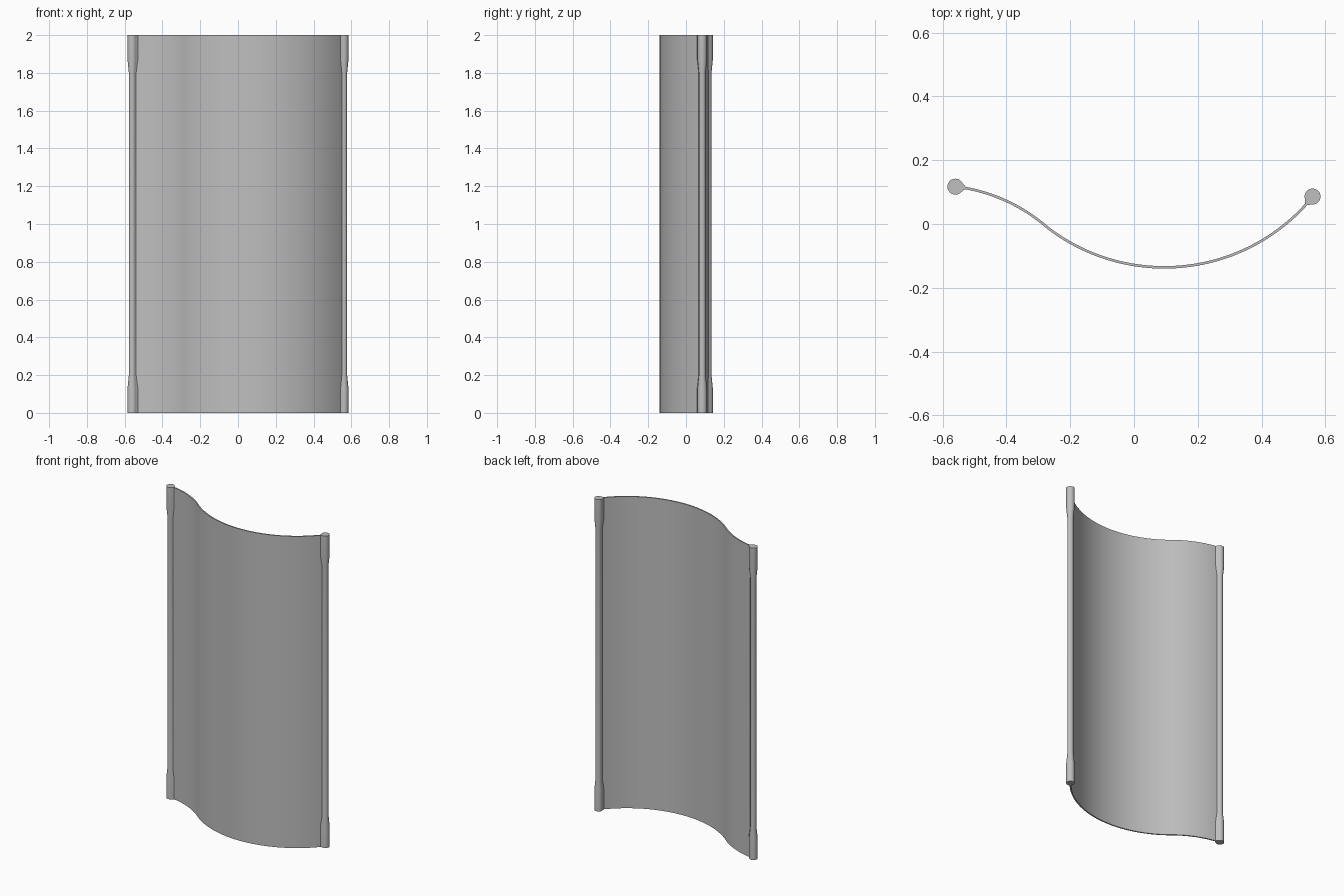
import bpy, bmesh
from math import sin, cos, pi, radians

cube = bpy.data.objects.get("Cube")
if cube:
    bpy.data.objects.remove(cube, do_unlink=True)

HEIGHT = 2.0
HALF_THICK = 0.004

grey = bpy.data.materials.new("plain grey")
grey.use_nodes = True
GREY = (0.52, 0.52, 0.52, 1)
grey.diffuse_color = GREY
grey.node_tree.nodes["Principled BSDF"].inputs["Base Color"].default_value = GREY


def loft(name, rings):
    """Skin a stack of closed rings, bottom to top, and cap both ends."""
    bm = bmesh.new()
    rows = [[bm.verts.new(p) for p in ring] for ring in rings]
    n = len(rows[0])
    for low, high in zip(rows, rows[1:]):
        for i in range(n):
            j = (i + 1) % n
            bm.faces.new((low[i], low[j], high[j], high[i]))
    bm.faces.new(rows[0][::-1])
    bm.faces.new(rows[-1])
    bmesh.ops.recalc_face_normals(bm, faces=bm.faces)
    mesh = bpy.data.meshes.new(name)
    bm.to_mesh(mesh)
    bm.free()
    mesh.materials.append(grey)
    obj = bpy.data.objects.new(name, mesh)
    bpy.context.collection.objects.link(obj)
    bpy.ops.object.select_all(action='DESELECT')
    obj.select_set(True)
    bpy.context.view_layer.objects.active = obj
    bpy.ops.object.shade_smooth_by_angle(angle=radians(35))
    return obj


def arc(cx, cy, radius, start, end, steps, side):
    """Points of an arc as (x, y, normal x, normal y)."""
    points = []
    for i in range(steps + 1):
        a = radians(start + (end - start) * i / steps)
        points.append((cx + radius * cos(a), cy + radius * sin(a), side * cos(a), side * sin(a)))
    return points


# Curved panel: two tangent arcs given a thin wall
path = arc(-0.623, -0.413, 0.534, 83.2, 50.7, 20, 1)
path += arc(0.095, 0.464, 0.6, 230.7, 320.9, 48, -1)[1:]
outline = [(x + nx * HALF_THICK, y + ny * HALF_THICK) for x, y, nx, ny in path]
outline += [(x - nx * HALF_THICK, y - ny * HALF_THICK) for x, y, nx, ny in reversed(path)]
# panel stops a hair short of the rod ends so the caps do not overlap
loft("curved_panel", [[(x, y, z) for x, y in outline] for z in (0.0005, HEIGHT - 0.0005)])


# Edge rods: thicker sleeves at both ends, blended towards the panel
def rod(name, cx, cy, heading):
    levels = [(0, 0.025), (0.13, 0.025), (0.2, 0.018)]
    levels += [(HEIGHT - z, r) for z, r in reversed(levels)]
    rings = []
    for z, r in levels:
        ring = []
        for i in range(48):
            a = -pi + 2 * pi * i / 48
            d = r * (1 + 0.42 * max(0, 1 - abs(a) / 0.65) ** 2)
            ring.append((cx + d * cos(a + heading), cy + d * sin(a + heading), z))
        rings.append(ring)
    loft(name, rings)


rod("right_edge_rod", -0.56, 0.117, radians(-6.8))
rod("left_edge_rod", 0.56, 0.086, radians(230.9))
